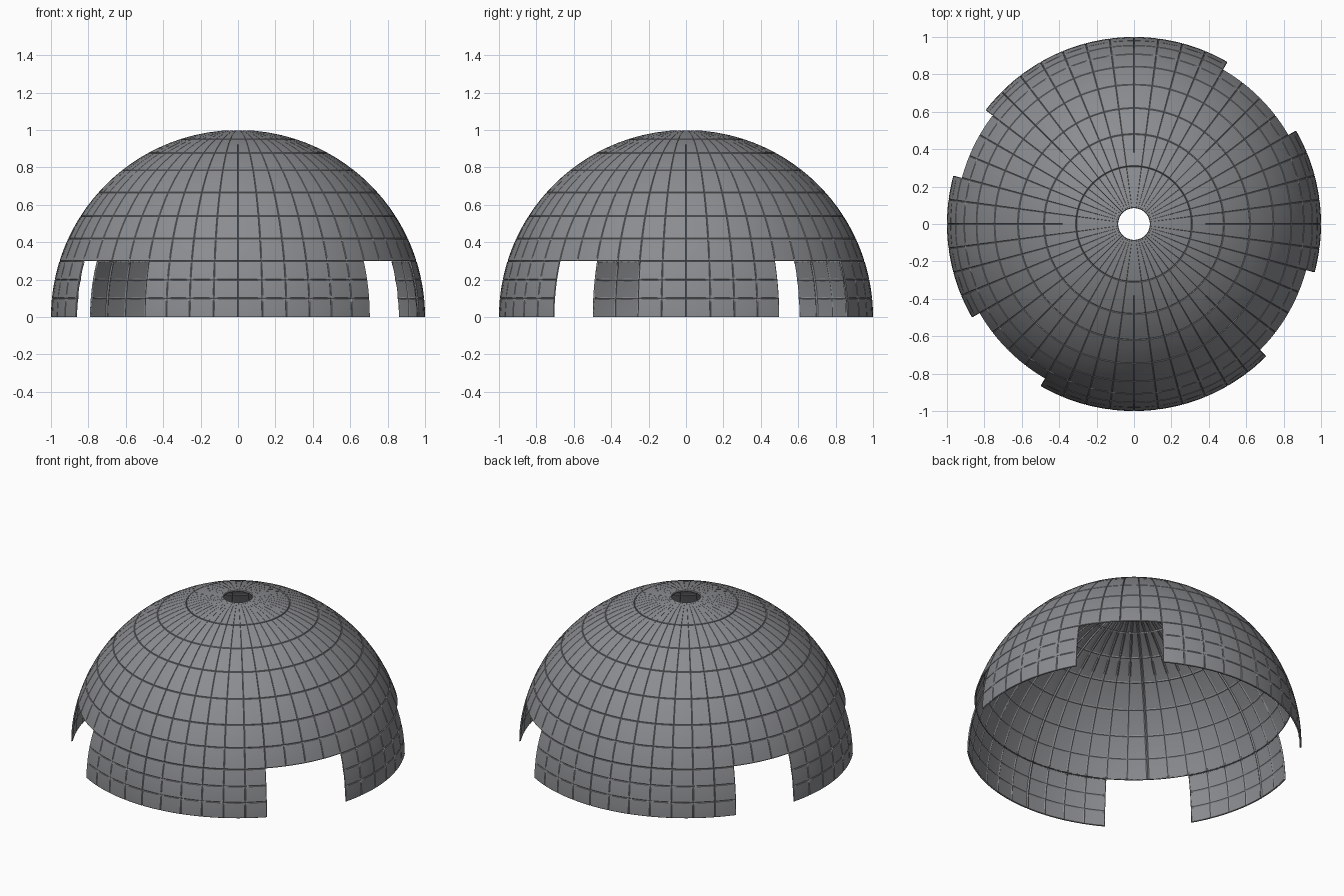
import bpy
import bmesh
from math import radians, degrees, asin, sin, cos

cube = bpy.data.objects.get("Cube")
if cube:
    bpy.data.objects.remove(cube, do_unlink=True)

GREY = (0.26, 0.265, 0.28, 1.0)
steel = bpy.data.materials.new("slate grey")
steel.use_nodes = True
steel.diffuse_color = GREY
steel.node_tree.nodes["Principled BSDF"].inputs["Base Color"].default_value = GREY

STEP = 7.5        # width of one tile in degrees
SEAM = 0.2        # half width of a seam in degrees
DEPTH = 0.003     # depth of a seam groove


def with_seams(marks, heavy):
    """Turn tile borders into (angle, groove depth) rows with rounded tiles between."""
    rows = []
    for i, a in enumerate(marks):
        deep = DEPTH * (1.6 if heavy(a) else 1)
        first, last = i == 0, i == len(marks) - 1
        if not first:
            rows.append((a - SEAM, 0))
        rows.append((a, deep))
        if not last:
            rows.append((a + SEAM, 0))
            for t in (1 / 3, 2 / 3):
                rows.append((a + (marks[i + 1] - a) * t, 0))
    return rows


def shell(name, az_start, az_end, heights):
    """Tiled piece of a unit sphere between two azimuths, through given heights."""
    count = round((az_end - az_start) / STEP)
    cols = with_seams([az_start + STEP * i for i in range(count + 1)],
                      lambda a: a % 45 == 0)
    lats = with_seams([degrees(asin(z)) for z in heights], lambda a: False)
    # keep the foot of the wall on the ground with its full radius
    lats = [(a, 0 if a == 0 else d) for a, d in lats]
    bm = bmesh.new()
    grid = []
    for lat, d_lat in lats:
        row = []
        for az, d_az in cols:
            r = 1 - max(d_lat, d_az)
            u, v = radians(az), radians(lat)
            row.append(bm.verts.new((r * cos(v) * cos(u), r * cos(v) * sin(u), r * sin(v))))
        grid.append(row)
    for low, high in zip(grid, grid[1:]):
        for j in range(len(cols) - 1):
            bm.faces.new((low[j], low[j + 1], high[j + 1], high[j]))
    bmesh.ops.remove_doubles(bm, verts=bm.verts, dist=0.00005)
    mesh = bpy.data.meshes.new(name)
    bm.to_mesh(mesh)
    bm.free()
    mesh.materials.append(steel)
    obj = bpy.data.objects.new(name, mesh)
    bpy.context.collection.objects.link(obj)
    # thin wall, grown inwards
    solid = obj.modifiers.new("thickness", 'SOLIDIFY')
    solid.thickness = 0.01
    solid.offset = -1
    bpy.ops.object.select_all(action='DESELECT')
    obj.select_set(True)
    bpy.context.view_layer.objects.active = obj
    bpy.ops.object.shade_smooth_by_angle(angle=radians(30))
    return obj


# crown with the round vent, and the main dome below it
shell("crown_ring", 0, 360, [0.951, 0.9964])
shell("dome", 0, 360, [0.30, 0.42, 0.54, 0.667, 0.785, 0.877, 0.951])

# wall sections standing between the four openings
walls = {"front_wall": (-120, -45), "left_wall": (-15, 30),
         "back_wall": (60, 142.5), "right_wall": (165, 210)}
for name, (start, end) in walls.items():
    shell(name, start, end, [0, 0.1, 0.2, 0.30])
